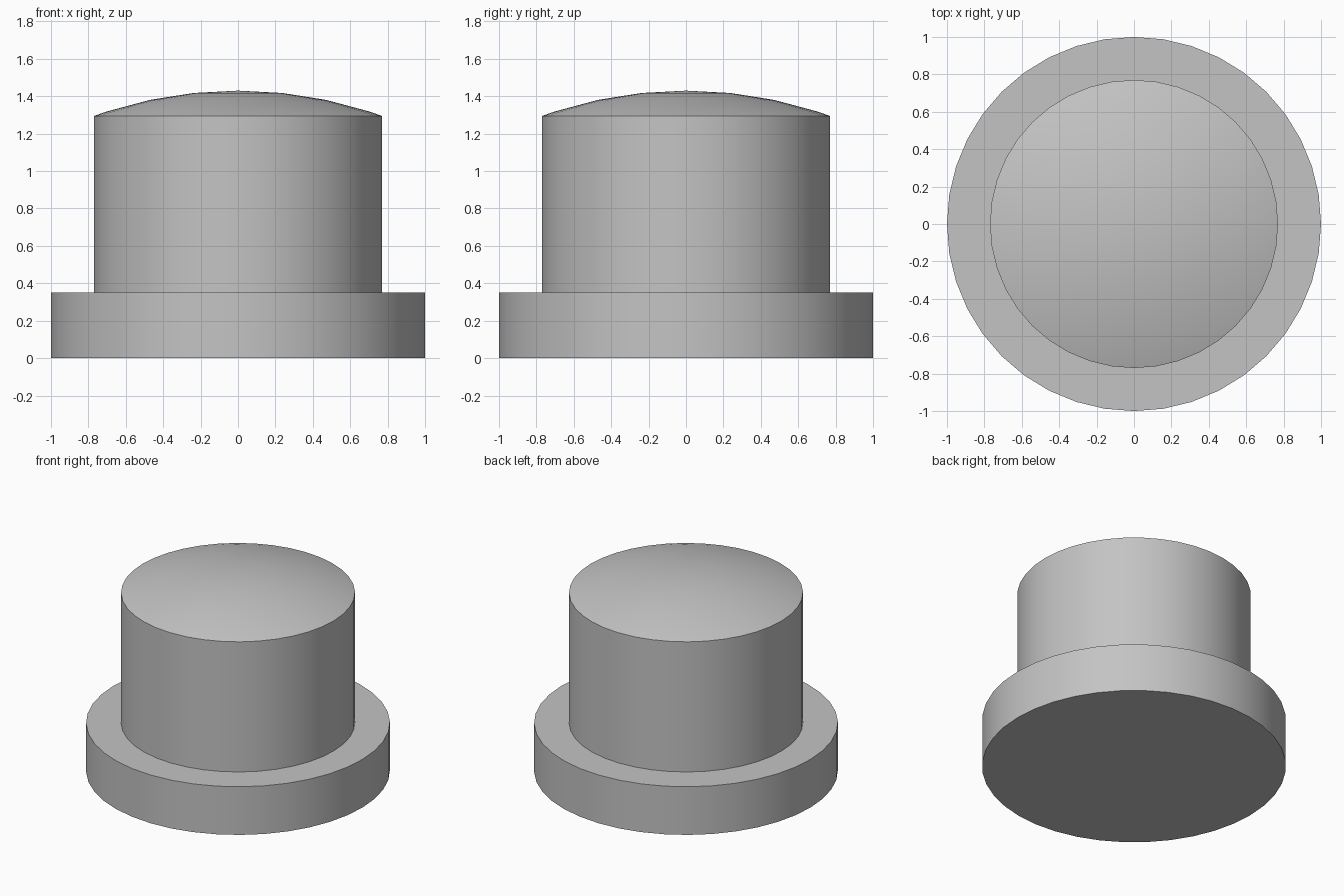
import bpy, bmesh, math

cube = bpy.data.objects.get("Cube")
if cube:
    bpy.data.objects.remove(cube, do_unlink=True)

grey = bpy.data.materials.new("plain grey")
grey.use_nodes = True
colour = (0.55, 0.55, 0.55, 1)
grey.diffuse_color = colour
grey.node_tree.nodes["Principled BSDF"].inputs["Base Color"].default_value = colour

SIDES = 40


def lathe(name, profile):
    """Revolve (radius, height) points about z; points on the axis become poles."""
    bm = bmesh.new()
    verts = [bm.verts.new((r, 0, z)) for r, z in profile]
    edges = [bm.edges.new(pair) for pair in zip(verts, verts[1:])]
    bmesh.ops.spin(bm, geom=verts + edges, cent=(0, 0, 0), axis=(0, 0, 1),
                   angle=math.tau, steps=SIDES, use_merge=True)
    bmesh.ops.remove_doubles(bm, verts=bm.verts, dist=0.0001)
    bmesh.ops.recalc_face_normals(bm, faces=bm.faces)
    mesh = bpy.data.meshes.new(name)
    bm.to_mesh(mesh)
    bm.free()
    mesh.materials.append(grey)
    obj = bpy.data.objects.new(name, mesh)
    bpy.context.collection.objects.link(obj)
    bpy.ops.object.select_all(action='DESELECT')
    obj.select_set(True)
    bpy.context.view_layer.objects.active = obj
    bpy.ops.object.shade_smooth_by_angle(angle=math.radians(14))
    return obj


BASE_TOP, RIM, APEX, RADIUS = 0.35, 1.295, 1.43, 0.77

# Wide flange
lathe("base_flange", [(0, 0), (1, 0), (1, BASE_TOP), (0, BASE_TOP)])

# Upright drum closed by a shallow spherical cap
rise = APEX - RIM
sphere = (RADIUS ** 2 + rise ** 2) / (2 * rise)
cap = [(sphere * math.sin(a), APEX - sphere * (1 - math.cos(a)))
       for a in (math.radians(d) for d in (18, 12, 6, 0))]
lathe("domed_drum", [(0, BASE_TOP), (RADIUS, BASE_TOP), (RADIUS, RIM)] + cap)
